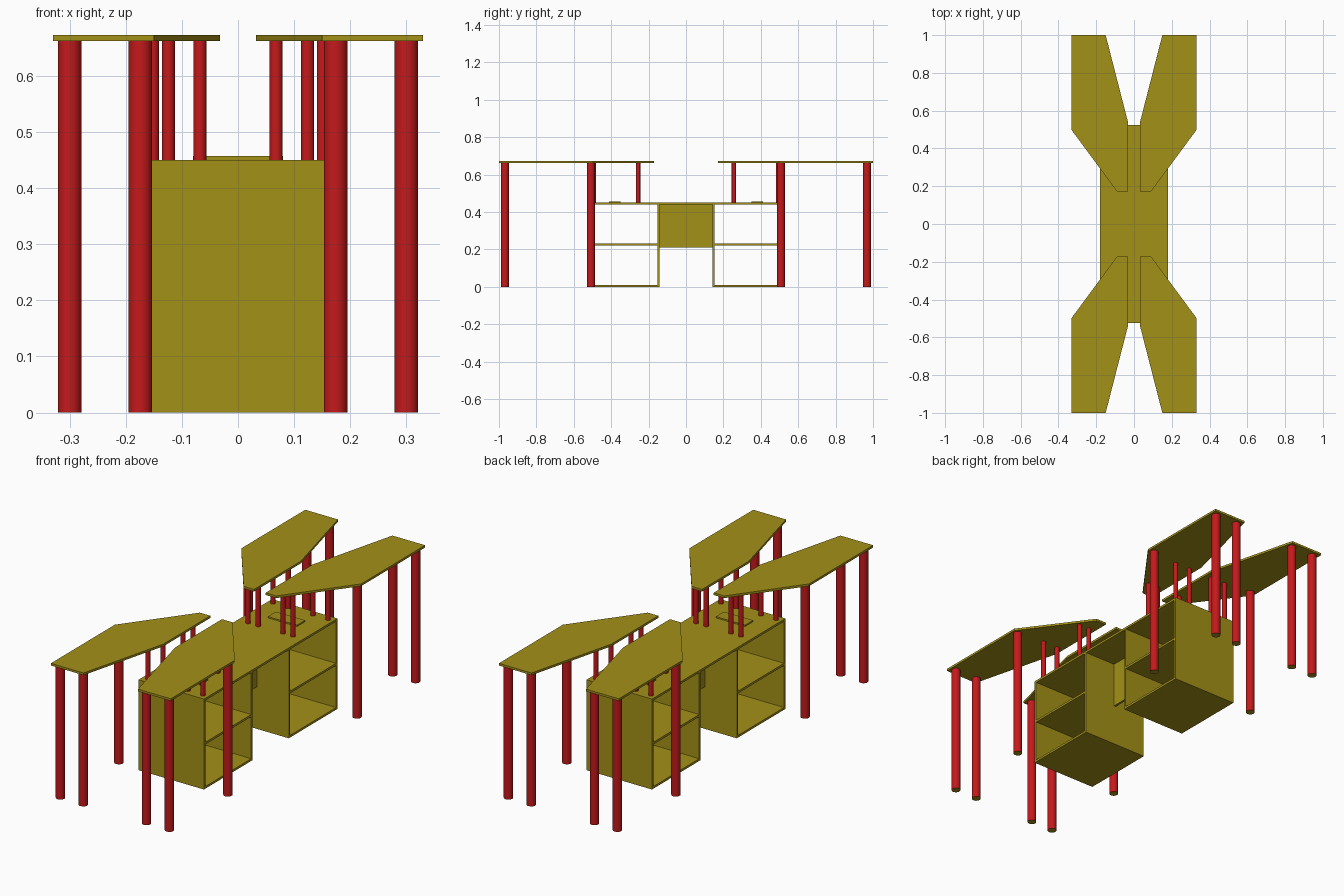
import bpy, bmesh

if "Cube" in bpy.data.objects:
    bpy.data.objects.remove(bpy.data.objects["Cube"])


def material(name, color):
    m = bpy.data.materials.new(name)
    m.diffuse_color = color
    m.use_nodes = True
    m.node_tree.nodes["Principled BSDF"].inputs["Base Color"].default_value = m.diffuse_color
    return m


OLIVE = material("olive_board", (0.372, 0.283, 0.009, 1))
RED = material("red_post", (0.55, 0.01, 0.011, 1))


def prism(name, outline, z0, z1):
    """Extrude a flat outline from z0 up to z1."""
    bm = bmesh.new()
    face = bm.faces.new([bm.verts.new((x, y, z0)) for x, y in outline])
    ext = bmesh.ops.extrude_face_region(bm, geom=[face])["geom"]
    bmesh.ops.translate(bm, vec=(0, 0, z1 - z0),
                        verts=[v for v in ext if isinstance(v, bmesh.types.BMVert)])
    bmesh.ops.recalc_face_normals(bm, faces=bm.faces)
    mesh = bpy.data.meshes.new(name)
    bm.to_mesh(mesh)
    bm.free()
    ob = bpy.data.objects.new(name, mesh)
    ob.data.materials.append(OLIVE)
    bpy.context.collection.objects.link(ob)
    return ob


def board(name, x0, x1, y0, y1, z0, z1):
    return prism(name, [(x0, y0), (x1, y0), (x1, y1), (x0, y1)], z0, z1)


def post(name, x, y, z0, z1, r):
    """Red round post with olive end caps."""
    bpy.ops.mesh.primitive_cylinder_add(vertices=32, radius=r, depth=z1 - z0,
                                        location=(x, y, (z0 + z1) / 2))
    ob = bpy.context.object
    ob.name = name
    ob.data.materials.append(RED)
    ob.data.materials.append(OLIVE)
    for p in ob.data.polygons:
        p.material_index = int(abs(p.normal.z) > 0.5)
    bpy.ops.object.shade_smooth_by_angle()


W, L, T = 0.18, 0.525, 0.011      # cabinet half width, half length, board thickness
TOP, DESK = 0.45, 0.662           # cabinet top, underside of the desktops

DESKTOP = [(0.15, 1), (0.33, 1), (0.33, 0.497), (0.09, 0.172), (0.032, 0.172), (0.032, 0.54)]
LEGS = [(0.30, 0.968), (0.174, 0.968), (0.30, 0.508)]
STANDOFFS = [(0.068, 0.256), (0.124, 0.256), (0.068, 0.492), (0.152, 0.492)]

# four desktops with floor legs and short posts on the cabinet
for sx in (-1, 1):
    for sy in (-1, 1):
        prism("desktop", [(x * sx, y * sy) for x, y in DESKTOP], DESK, DESK + T)
        for x, y in LEGS:
            post("floor_leg", x * sx, y * sy, 0, DESK, 0.021)
        for x, y in STANDOFFS:
            post("short_post", x * sx, y * sy, TOP, DESK, 0.0115)

# central cabinet: shared top and middle panel
board("cabinet_top", -W, W, -L, L, TOP - T, TOP)
board("middle_panel", -T / 2, T / 2, -0.145, 0.145, 0.21, TOP - T)

# two open shelf units, one at each end
for s in (-1, 1):
    def span(a, b):
        return sorted((a * s, b * s))
    board("outer_panel", -W, W, *span(L - T, L), 0, TOP - T)
    board("inner_panel", -W, W, *span(0.142, 0.142 + T), 0, TOP - T)
    board("bottom_board", -W, W, *span(0.142 + T, L - T), 0, T)
    board("shelf", -W, W, *span(0.142 + T, L - T), 0.22, 0.22 + T)
    board("cover_plate", -0.08, 0.08, *span(0.35, 0.413), TOP, TOP + 0.007)
